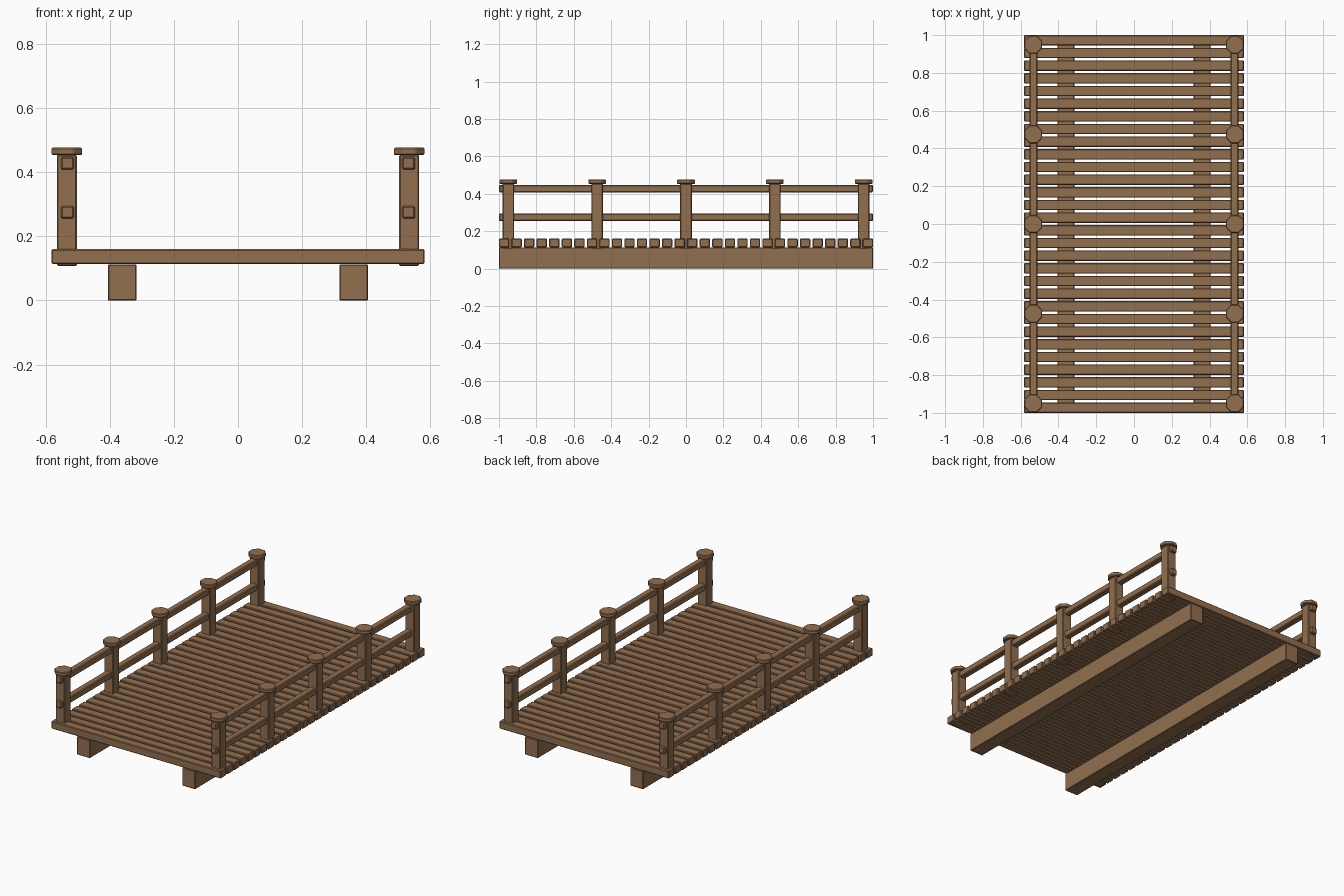
import bpy
import math

default = bpy.data.objects.get("Cube")
if default:
    bpy.data.objects.remove(default, do_unlink=True)

wood = bpy.data.materials.new("brown_wood")
wood.use_nodes = True
colour = (0.29, 0.16, 0.08, 1)
wood.diffuse_color = colour
wood.node_tree.nodes["Principled BSDF"].inputs["Base Color"].default_value = colour


def finish(obj, name, bevel):
    obj.name = name
    obj.data.materials.append(wood)
    mod = obj.modifiers.new("worn_edges", "BEVEL")
    mod.width = bevel
    mod.segments = 1
    return obj


def box(name, centre, size, bevel=0.004):
    bpy.ops.mesh.primitive_cube_add(size=1, location=centre)
    obj = bpy.context.object
    obj.scale = size
    bpy.ops.object.transform_apply(location=False, rotation=False, scale=True)
    return finish(obj, name, bevel)


def cap(name, centre, radius, height):
    bpy.ops.mesh.primitive_cylinder_add(vertices=8, radius=radius, depth=height,
                                        location=centre, rotation=(0, 0, math.pi / 8))
    return finish(bpy.context.object, name, 0.004)


# Deck planks
count, width = 30, 0.055
for i in range(count):
    y = -1 + width / 2 + i * (2 - width) / (count - 1)
    box(f"deck_plank_{i + 1}", (0, y, 0.137), (1.164, width, 0.047))

for side, s in (("left", 1), ("right", -1)):
    # Support beam under the deck
    box(f"{side}_beam", (s * 0.361, 0, 0.056), (0.09, 2, 0.112), 0.003)

    # Handrails
    for level, z in (("lower", 0.275), ("upper", 0.428)):
        box(f"{side}_{level}_rail", (s * 0.532, 0, z), (0.04, 2, 0.04), 0.005)

    # Posts with caps
    for i in range(5):
        y = (i - 2) * 0.475
        box(f"{side}_post_{i + 1}", (s * 0.534, y, 0.281), (0.062, 0.062, 0.348))
        cap(f"{side}_post_cap_{i + 1}", (s * 0.534, y, 0.465), 0.0515, 0.024)
